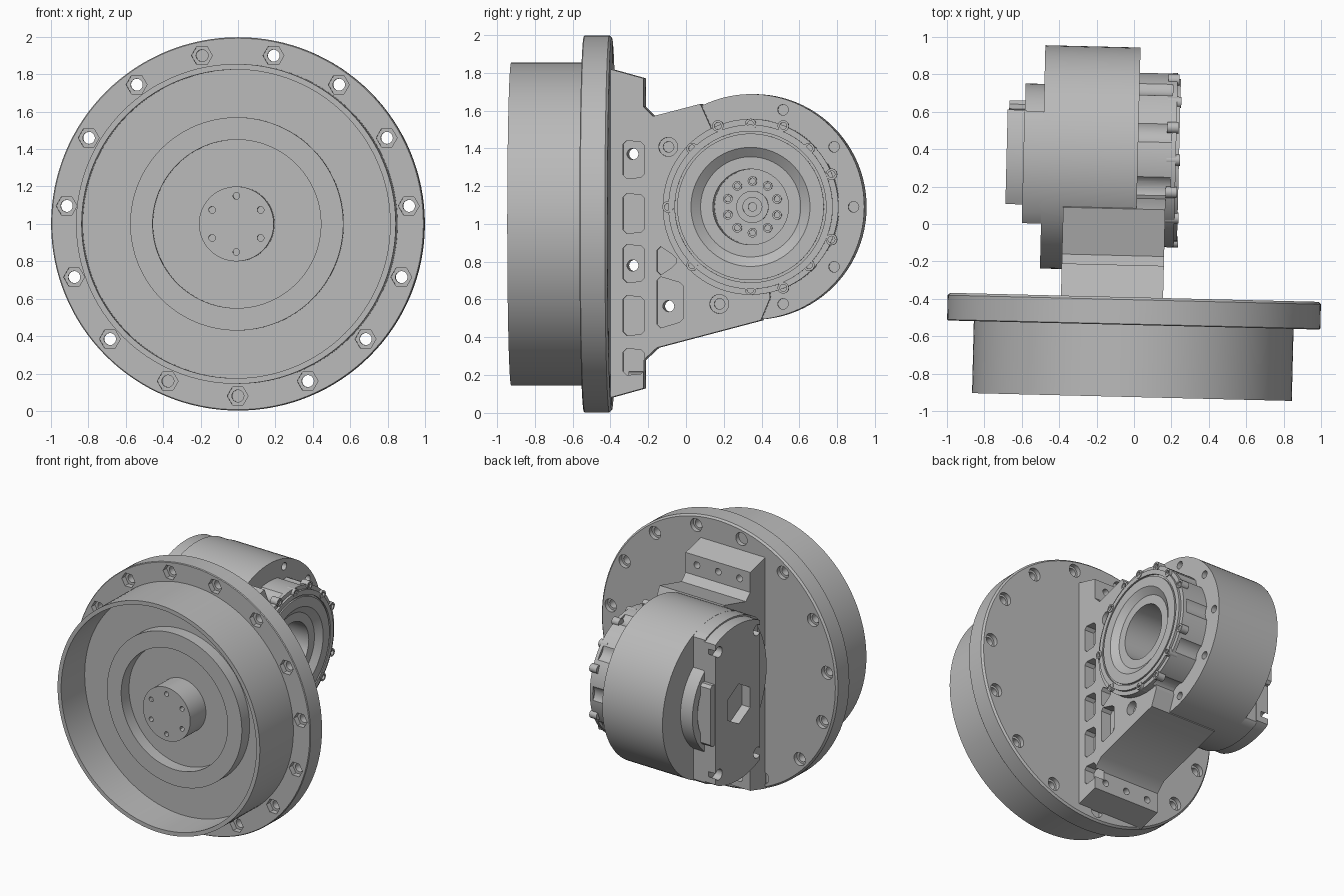
import bpy, bmesh
from math import sin, cos, radians
from mathutils import Matrix

cube = bpy.data.objects.get("Cube")
if cube:
    bpy.data.objects.remove(cube)

grey = bpy.data.materials.new("machined_grey")
grey.use_nodes = True
grey.diffuse_color = (0.49, 0.49, 0.49, 1)
grey.node_tree.nodes["Principled BSDF"].inputs["Base Color"].default_value = grey.diffuse_color

TILT = Matrix.Rotation(radians(-1.4), 4, "Z")   # whole assembly is turned slightly
CUP = (0.0115, 1.0)     # axis of the cup, along y
DRUM = (0.347, 1.09)    # axis of the drum, along x


def place(axis, u, v, t):
    return (t, u, v) if axis == "X" else (u, t, v)


def polar(centre, r, deg):
    return centre[0] + r * cos(radians(deg)), centre[1] + r * sin(radians(deg))


def ring(centre, r, n=24, start=0):
    return [polar(centre, r, start + 360 * i / n) for i in range(n)]


def prism(bm, axis, pts, t0, t1):
    a = [bm.verts.new(place(axis, u, v, t0)) for u, v in pts]
    b = [bm.verts.new(place(axis, u, v, t1)) for u, v in pts]
    bm.faces.new(a)
    bm.faces.new(b[::-1])
    for i in range(len(pts)):
        j = (i + 1) % len(pts)
        bm.faces.new((a[i], b[i], b[j], a[j]))


def lathe(bm, axis, centre, profile, n=96):
    rings = [[bm.verts.new(place(axis, *polar(centre, r, 360 * i / n), t))
              for i in range(n)] if r else
             [bm.verts.new(place(axis, *centre, t))] * n for r, t in profile]
    for a, b in zip(rings, rings[1:]):
        for i in range(n):
            j = (i + 1) % n
            bm.faces.new(list(dict.fromkeys((a[i], a[j], b[j], b[i]))))


def make(name, bm):
    bmesh.ops.recalc_face_normals(bm, faces=bm.faces)
    mesh = bpy.data.meshes.new(name)
    bm.to_mesh(mesh)
    bm.free()
    mesh.materials.append(grey)
    ob = bpy.data.objects.new(name, mesh)
    bpy.context.collection.objects.link(ob)
    return ob


def cut(ob, axis, shapes):
    """Subtract a set of separate prisms, given as (outline, start, end)."""
    bm = bmesh.new()
    for pts, t0, t1 in shapes:
        prism(bm, axis, pts, t0, t1)
    tool = make("cutter", bm)
    tool.hide_render = True
    mod = ob.modifiers.new("cut", "BOOLEAN")
    mod.operation, mod.solver, mod.object = "DIFFERENCE", "EXACT", tool
    dg = bpy.context.evaluated_depsgraph_get()
    mesh = bpy.data.meshes.new_from_object(ob.evaluated_get(dg))
    ob.modifiers.clear()
    ob.data = mesh
    bpy.data.objects.remove(tool)


def finish(ob):
    ob.data.transform(TILT)
    bpy.ops.object.select_all(action="DESELECT")
    ob.select_set(True)
    bpy.context.view_layer.objects.active = ob
    bpy.ops.object.shade_smooth_by_angle(angle=radians(30))


# Open cup with its bolting flange, inner ring and central hub
bm = bmesh.new()
lathe(bm, "Y", CUP, [
    (0, -.835), (.2, -.835), (.2, -.655), (.45, -.655), (.45, -.745), (.57, -.745),
    (.57, -.655), (.825, -.655), (.825, -.925), (.855, -.925), (.855, -.54), (.993, -.54),
    (.998, -.535), (.998, -.405), (.985, -.392), (0, -.392)], 128)
cup = make("cup_flange", bm)
spots = [polar(CUP, .92, 270 + 24 * k) for k in range(15)]
cut(cup, "Y", [(ring(p, .056, 6), -.6, -.5) for p in spots] +
    [(ring(polar(CUP, .15, 90 + 60 * k), .018, 12), -.9, -.79) for k in range(6)])
# Three of the holes are closed
cut(cup, "Y", [(ring(p, .032), -.6, -.44 if k in (0, 8, 14) else -.3)
               for k, p in enumerate(spots)])
cut(cup, "Y", [(ring(p, .048), -.425, -.3) for p in spots])
finish(cup)

# Bracket joining the flange to the drum
outline = [(-.4, .08), (-.22, .13), (-.22, .28), (-.15, .345), (.4, .49), (.45, .61)]
outline += [polar(DRUM, .38, a) for a in range(283, 115, -8)]
outline += [(.14, 1.5), (.08, 1.635), (-.17, 1.57), (-.22, 1.62), (-.22, 1.77), (-.4, 1.82)]
bm = bmesh.new()
prism(bm, "X", outline, -.381, .165)
bracket = make("bracket", bm)


def pocket(y0, y1, z0, z1, slope=0.0, c=.02):
    return [(y0 + c, z0), (y1 - c, z0 + slope), (y1, z0 + slope + c), (y1, z1 - slope - c),
            (y1 - c, z1 - slope), (y0 + c, z1), (y0, z1 - c), (y0, z0 + c)]


pockets = [pocket(-.33, -.215, a, b, .006) for a, b in
           ((1.24, 1.44), (.95, 1.16), (.69, .89), (.41, .62), (.2, .34))]
pockets += [pocket(-.15, -.01, .45, .72, .03), pocket(-.15, -.05, .73, .88, .04)]
bores = [polar(DRUM, .54, a) for a in (108, 144, 252)]
cut(bracket, "X", [(p, .085, .3) for p in pockets] + [(ring(p, .05), .11, .3) for p in bores])
cut(bracket, "X", [(ring(p, .03), -.6, .3) for p in ((-.28, 1.37), (-.28, .78), (-.09, .565))] +
    [(ring(p, .028), .05, .3) for p in bores])
cut(bracket, "Y", [(ring((x, z), .025, 16), -.3, -.1)
                   for x in (-.29, -.11, .07) for z in (.2, 1.7)])
finish(bracket)

# Main drum with rim holes and an open bore
bm = bmesh.new()
lathe(bm, "X", DRUM, [(0, -.497), (.597, -.497), (.597, .012), (.3, .012), (.3, -.3), (0, -.3)])
drum = make("drum", bm)
cut(drum, "X", [(ring(polar(DRUM, .54, a), .028, 16), -.06, .1)
                for a in (-72, -36, 0, 36, 72)])
finish(drum)

# Output rotor: bearing ring around a deep bore, with bolt channels down its side
bm = bmesh.new()
lathe(bm, "X", DRUM, [
    (0, -.29), (.28, -.29), (.28, .005), (.465, .005), (.465, .215), (.435, .215), (.435, .232),
    (.4, .232), (.4, .22), (.388, .22), (.388, .232), (.315, .232), (.265, .195), (.2, .195),
    (.2, -.2), (.085, -.2), (.085, -.17), (.05, -.17), (.05, -.185), (.022, -.185),
    (.022, -.21), (0, -.21)])
rotor = make("rotor_ring", bm)
cut(rotor, "X", [(ring(polar(DRUM, .535, a), .09, 32), -.02, .19) for a in range(-72, 109, 36)])
finish(rotor)

# Screws around the ring and on the sunken hub
bm = bmesh.new()


def screw(r, angle, base, top, size):
    lathe(bm, "X", polar(DRUM, r, angle), [
        (0, base), (size, base), (size, top), (size * .6, top), (size * .6, top - .02),
        (0, top - .02)], 20)


for a in range(45, 360, 45):
    screw(.437, a, .165, .237, .03)
for a in (-68, -22, 22, 68, 112):
    screw(.462, a, .165, .225, .03)
for k in range(10):
    screw(.137, 90 + 36 * k, -.21, -.175, .025)
finish(make("rotor_screws", bm))


# Stepped end housing on the far side of the drum
def clipped_disc(r, y0, y1):
    return [(max(y0, min(y1, y)), z) for y, z in ring(DRUM, r, 96)]


bm = bmesh.new()
prism(bm, "X", clipped_disc(.596, -.01, .59), -.6, -.49)
finish(make("end_plate", bm))

bm = bmesh.new()
prism(bm, "X", clipped_disc(.585, .09, .595), -.69, -.59)
cover = make("end_cover", bm)
cut(cover, "X", [(ring((.33, 1.075), .15, 6, 30), -.8, -.62)] +
    [(ring((y, DRUM[1] + s * .46), .04), -.8, -.63) for y in (.12, .56) for s in (-1, 1)])
finish(cover)

# Curved guard and connector block beside the cover
bm = bmesh.new()
span = range(-55, 56, 5)
prism(bm, "X", [polar(DRUM, .39, a) for a in span] +
      [polar(DRUM, .33, a) for a in reversed(span)], -.597, -.49)
prism(bm, "X", pocket(.58, .645, .86, 1.32), -.682, -.49)
finish(make("end_guard", bm))
